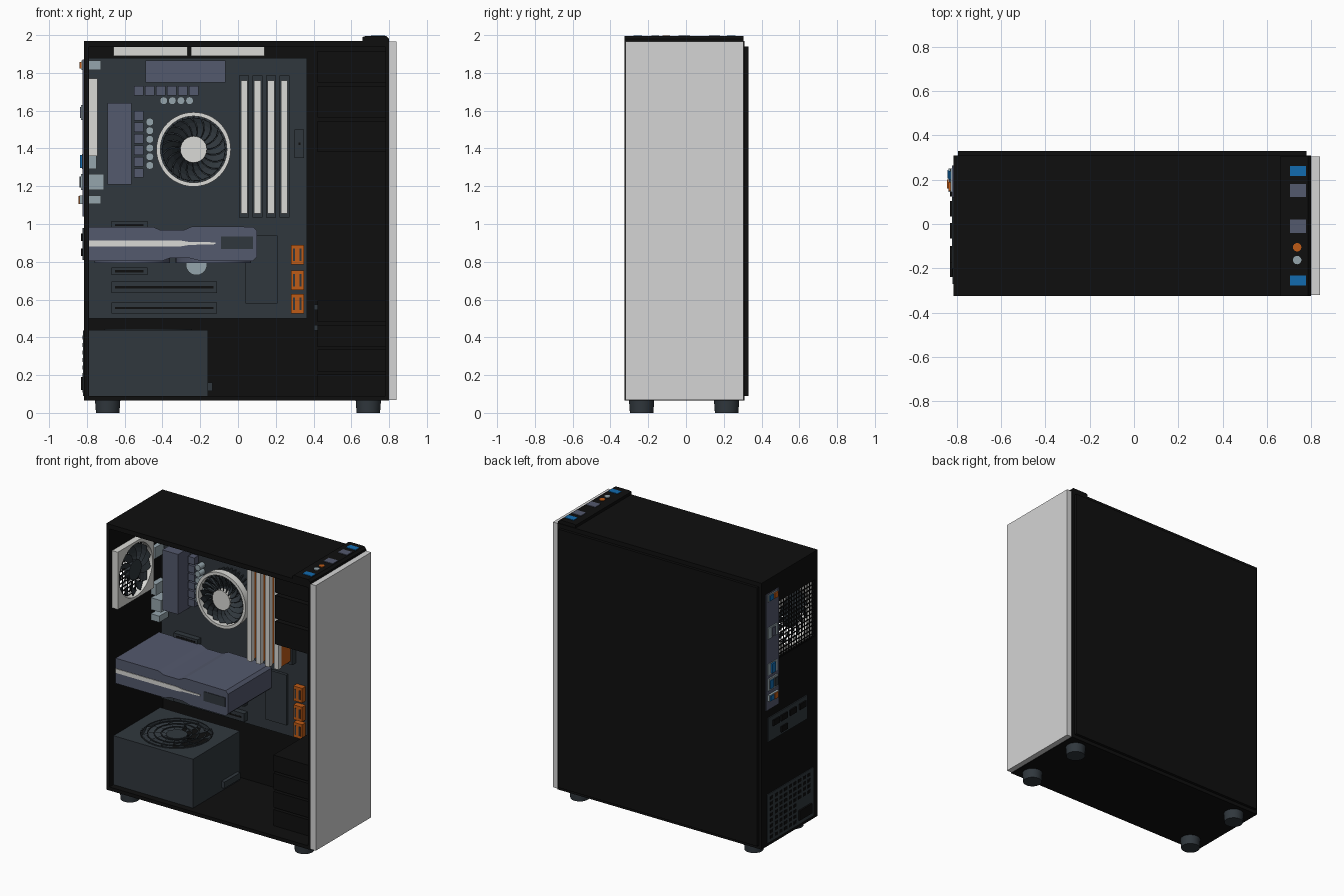
import bpy, bmesh, math
from mathutils import Matrix, Vector

if "Cube" in bpy.data.objects:
    bpy.data.objects.remove(bpy.data.objects["Cube"])

def material(name, r, g, b):
    m = bpy.data.materials.new(name)
    m.diffuse_color = (r, g, b, 1)
    m.use_nodes = True
    m.node_tree.nodes["Principled BSDF"].inputs["Base Color"].default_value = m.diffuse_color
    return m

BLACK = material("case_black", .0046, .0046, .0046)
DARK = material("dark_slate", .03, .039, .047)
STEEL = material("blue_grey", .088, .1, .153)
LIGHT = material("pale_metal", .3, .377, .415)
WHITE = material("white", .7, .7, .67)
PANEL = material("panel_grey", .66, .66, .66)
ORANGE = material("orange", .52, .105, .008)
BLUE = material("blue", .006, .146, .43)

def finish(name, bm, mat, matrix=None, smooth=False):
    bmesh.ops.recalc_face_normals(bm, faces=bm.faces)
    if matrix is not None:
        bm.transform(matrix)
    me = bpy.data.meshes.new(name)
    bm.to_mesh(me)
    bm.free()
    me.materials.append(mat)
    if smooth:
        me.shade_smooth()
        me.set_sharp_from_angle(angle=math.radians(35))
    ob = bpy.data.objects.new(name, me)
    bpy.context.collection.objects.link(ob)
    return ob

def box(name, mat, x0, x1, y0, y1, z0, z1):
    bm = bmesh.new()
    bmesh.ops.create_cube(bm, size=1)
    m = Matrix.Translation(((x0 + x1) / 2, (y0 + y1) / 2, (z0 + z1) / 2)) @ Matrix.Diagonal((x1 - x0, y1 - y0, z1 - z0, 1))
    return finish(name, bm, mat, m)

UP = Matrix()
FRONT = Matrix.Rotation(math.pi / 2, 4, 'X')     # local z -> -y
RIGHT = Matrix.Rotation(math.pi / 2, 4, 'Y')     # local z -> +x
DOWN = Matrix.Rotation(math.pi, 4, 'X')

def cyl(name, mat, loc, rot, r, depth, r2=None, n=32):
    """Cylinder whose front cap is at loc and which runs back by depth."""
    bm = bmesh.new()
    bmesh.ops.create_cone(bm, cap_ends=True, segments=n, radius1=r if r2 is None else r2, radius2=r, depth=depth)
    return finish(name, bm, mat, Matrix.Translation(loc) @ rot @ Matrix.Translation((0, 0, -depth / 2)), True)

def plate_xz(name, mat, pts, y0, y1):
    """Front-view outline extruded from y0 to y1."""
    bm = bmesh.new()
    f = bm.faces.new([bm.verts.new((x, y0, z)) for x, z in pts])
    g = bmesh.ops.extrude_face_region(bm, geom=[f])
    bmesh.ops.translate(bm, vec=(0, y1 - y0, 0), verts=[v for v in g["geom"] if isinstance(v, bmesh.types.BMVert)])
    return finish(name, bm, mat)

def ring(name, mat, loc, rot, r_in, r_out, depth, square=False, n=48):
    """Round or square frame with a round hole."""
    bm = bmesh.new()
    loops = []
    for outer, z in ((True, 0), (False, 0), (False, -depth), (True, -depth)):
        row = []
        for i in range(n):
            a = 2 * math.pi * i / n
            c, s = math.cos(a), math.sin(a)
            r = r_in
            if outer:
                r = r_out / max(abs(c), abs(s)) if square else r_out
            row.append(bm.verts.new((r * c, r * s, z)))
        loops.append(row)
    for k in range(4):
        p, q = loops[k], loops[(k + 1) % 4]
        for i in range(n):
            j = (i + 1) % n
            bm.faces.new((p[i], p[j], q[j], q[i]))
    return finish(name, bm, mat, Matrix.Translation(loc) @ rot, True)

def fan(name, loc, rot, r_hole, r_out, depth, frame, hub, hub_r, square=False, blades=13):
    ring(name + "_frame", frame, loc, rot, r_hole, r_out, depth, square)
    m = Matrix.Translation(loc) @ rot
    cyl(name + "_hub", hub, m @ Vector((0, 0, -.005)), rot, hub_r, depth * .8)
    bm = bmesh.new()
    step = 2 * math.pi / blades
    for k in range(blades):
        prev = None
        for i in range(5):
            t = i / 4
            r = hub_r * .9 + (r_hole * .96 - hub_r * .9) * t
            a = k * step + .35 * t * t
            edge = [bm.verts.new((r * math.cos(a + w), r * math.sin(a + w), z))
                    for w, z in ((0, -depth * .2), (step * .85, -depth * .75))]
            if prev:
                bm.faces.new((prev[0], prev[1], edge[1], edge[0]))
            prev = edge
    ob = finish(name + "_blades", bm, DARK, m)
    ob.modifiers.new("thickness", 'SOLIDIFY').thickness = .004

# Case shell, open toward the front
box("case_floor", BLACK, -.815, .8, -.325, .31, .065, .09)
box("case_top", BLACK, -.815, .8, -.325, .31, 1.937, 1.97)
box("motherboard_tray", BLACK, -.8, .8, .282, .31, .08, 1.95)
box("front_wall", BLACK, .78, .8, -.325, .31, .08, 1.95)
box("side_panel", BLACK, -.795, .78, .31, .33, .09, 1.94)
box("front_panel", PANEL, .8, .84, -.32, .305, .068, 1.965)
for i, (y0, y1, z0, z1) in enumerate(((-.325, .31, .08, 1.36), (-.325, .31, 1.77, 1.95),
                                      (-.325, -.295, 1.36, 1.77), (.115, .31, 1.36, 1.77))):
    box(f"rear_wall_{i}", BLACK, -.815, -.79, y0, y1, z0, z1)
# Perforated vent behind the rear fan
bm = bmesh.new()
bmesh.ops.create_grid(bm, x_segments=14, y_segments=14, size=.205)
cells = bm.faces[:]
bmesh.ops.inset_individual(bm, faces=cells, thickness=.0085)
bmesh.ops.delete(bm, geom=cells, context='FACES')
finish("rear_vent", bm, BLACK, Matrix.Translation((-.812, -.09, 1.565)) @ RIGHT)
# Feet
for x in (-.69, .69):
    for y in (-.235, .215):
        cyl("foot", DARK, (x, y, .068), UP, .067, .068, .062)

# Top control strip with ports
plate_xz("control_strip", BLACK, [(.66, 1.965), (.66, 1.99), (.675, 1.995), (.785, 1.995), (.8, 1.98), (.8, 1.965)], -.325, .305)
for mat, y0, y1 in ((BLUE, .217, .262), (BLUE, -.277, -.232), (STEEL, .122, .18), (STEEL, -.04, .02)):
    box("top_port", mat, .705, .778, y0, y1, 1.99, 1.999)
cyl("audio_jack_orange", ORANGE, (.737, -.105, 1.999), UP, .019, .008)
cyl("audio_jack_pale", LIGHT, (.737, -.163, 1.999), UP, .019, .008)

# Drive cages
for i in range(3):
    z = 1.38 + i * .185
    box("optical_bay", BLACK, .42, .785, -.18, .285, z, z + .165)
for i in range(4):
    z = .09 + i * .13
    box("drive_tray", BLACK, .42, .785, -.2, .285, z, z + .115)
for z in (.45, .56):
    box("tray_latch", DARK, .402, .422, -.12, -.06, z - .015, z + .015)

# Motherboard
MB = .266
box("motherboard", DARK, -.79, .365, MB, .283, .5, 1.88)
for x0, x1, z0, z1, d in ((-.67, -.11, .635, .695, .04), (-.67, -.11, .525, .585, .04), (-.67, -.48, .73, .77, .04),
                          (-.67, -.48, .975, 1.015, .04), (.04, .21, .58, .94, .02), (.3, .35, 1.35, 1.5, .05)):
    box("board_slot", DARK, x0, x1, MB - d, MB, z0, z1)
    if d > .03:
        box("slot_groove", BLACK, x0 + .02, x1 - .02, MB - d - .001, MB - d, (z0 + z1) / 2 - .006, (z0 + z1) / 2 + .006)
box("heatsink_side", STEEL, -.69, -.565, .13, MB, 1.21, 1.64)
box("heatsink_top", STEEL, -.49, -.065, .13, MB, 1.75, 1.865)
for i in range(6):
    x, z = -.525 + i * .058, 1.27 + i * .0605
    box("choke_top", STEEL, x - .025, x + .025, .22, MB, 1.68, 1.73)
    box("choke_side", STEEL, -.55, -.5, .22, MB, z - .025, z + .025)
    cyl("capacitor_side", LIGHT, (-.467, .21, 1.31 + i * .046), FRONT, .021, .056, n=16)
for i in range(4):
    cyl("capacitor_top", LIGHT, (-.393 + i * .0455, .21, 1.653), FRONT, .021, .056, n=16)
cyl("battery", LIGHT, (-.22, .245, .785), FRONT, .056, .021)
# Drive connectors, two per block
for z in (.525, .65, .785):
    box("drive_connector_base", ORANGE, .28, .35, .225, MB, z, z + .105)
    for x in (.29, .325):
        box("drive_connector_slot", DARK, x, x + .012, .222, .226, z + .02, z + .085)

# Memory sticks
for i in range(4):
    x = .0325 + i * .071
    box("memory_slot", DARK, x - .026, x + .026, .225, MB, 1.035, 1.785)
    box("memory_board", ORANGE, x - .013, x + .013, .1, .23, 1.06, 1.755)
    box("memory_cap", WHITE, x - .0175, x + .0175, .08, .115, 1.055, 1.76)

# Processor cooler
C = (-.235, .14, 1.395)
fan("cooler_fan", C, FRONT, .176, .197, .05, WHITE, WHITE, .07, blades=19)
bm = bmesh.new()
for k in range(36):
    bmesh.ops.create_cube(bm, size=1, matrix=Matrix.Rotation(k * math.pi / 18, 4, 'Z') @
                          Matrix.Translation((.12, 0, -.09)) @ Matrix.Diagonal((.13, .007, .075, 1)))
finish("cooler_fins", bm, DARK, Matrix.Translation(C) @ FRONT)
cyl("cooler_core", DARK, (C[0], .19, C[2]), FRONT, .08, .076)

# Case fans: one at the rear, two under the top
fan("rear_fan", (-.745, -.09, 1.565), RIGHT, .188, .205, .045, WHITE, DARK, .07, True)
for x in (-.463, -.055):
    fan("top_fan", (x, .005, 1.89), DOWN, .18, .195, .047, WHITE, DARK, .07, True)

# Graphics card
plate_xz("graphics_card", STEEL, [(-.79, .985), (-.45, .985), (-.41, .967), (-.29, .967), (-.24, .988), (.08, .985),
                                  (.1, .965), (.1, .825), (.08, .805), (-.2, .805), (-.26, .82), (-.36, .82),
                                  (-.4, .805), (-.79, .805)], -.255, .235)
plate_xz("card_stripe", WHITE, [(-.79, .912), (-.3, .912), (-.26, .905), (-.12, .903), (-.12, .893), (-.26, .889),
                                (-.3, .882), (-.79, .882)], -.259, -.25)
box("card_badge_inset", DARK, -.09, .08, -.259, -.25, .868, .935)
box("card_edge_connector", DARK, -.66, -.12, .23, .27, .87, .89)
for x in (-.56, -.13):
    fan("card_fan", (x, -.01, .793), DOWN, .185, .2, .03, STEEL, DARK, .06, blades=11)

# Power supply with sunken fan
box("power_supply", DARK, -.79, -.16, -.28, .25, .09, .39)
box("power_supply_top_left", DARK, -.79, -.738, -.28, .25, .39, .44)
box("power_supply_top_right", DARK, -.212, -.16, -.28, .25, .39, .44)
P = Vector((-.475, -.015, .44))
fan("power_supply_fan", P, UP, .235, .265, .05, DARK, DARK, .07, True, 11)
cyl("power_supply_well", BLACK, P - Vector((0, 0, .047)), UP, .236, .004)
for r in (.1, .145, .19, .228):
    ring("fan_guard", DARK, P + Vector((0, 0, .004)), UP, r - .004, r + .004, .006)
box("power_supply_cable_port", DARK, -.16, -.135, .04, .22, .115, .16)

# Rear: input/output plate and connectors
box("port_plate", STEEL, -.822, -.8, .12, .265, 1.04, 1.87)
for x0, x1, z0, z1 in ((-.828, -.725, 1.815, 1.865), (-.83, -.76, 1.55, 1.63), (-.825, -.75, 1.29, 1.37),
                       (-.832, -.71, 1.18, 1.265), (-.838, -.725, 1.105, 1.15)):
    box("connector", LIGHT, x0, x1, .145, .25, z0, z1)
for mat, x, y, z, h in ((ORANGE, -.838, .17, 1.84, .018), (BLUE, -.836, .22, 1.84, .018), (STEEL, -.836, .195, 1.59, .03),
                        (BLUE, -.836, .195, 1.33, .034), (BLUE, -.838, .22, 1.222, .03), (DARK, -.838, .17, 1.222, .03),
                        (ORANGE, -.845, .18, 1.127, .02), (BLUE, -.843, .225, 1.127, .018)):
    box("connector_insert", mat, x, x + .03, y - .02, y + .02, z - h, z + h)
# Rear: graphics bracket with sockets
box("card_bracket", DARK, -.822, -.79, -.2, .24, .81, .98)
for y, z in ((-.14, .93), (-.03, .93), (.07, .93), (.16, .93), (.07, .85)):
    box("card_socket", BLACK, -.832, -.81, y - .035, y + .035, z - .02, z + .02)
# Rear: power supply grille and plug socket
box("power_supply_back", DARK, -.82, -.78, -.27, .25, .09, .435)
for i in range(9):
    for j in range(8):
        if i > 2 or j > 3:
            y, z = -.22 + i * .053, .12 + j * .04
            box("grille_hole", BLACK, -.822, -.818, y - .016, y + .016, z - .011, z + .011)
box("plug_socket", BLACK, -.832, -.81, -.24, -.1, .12, .19)
